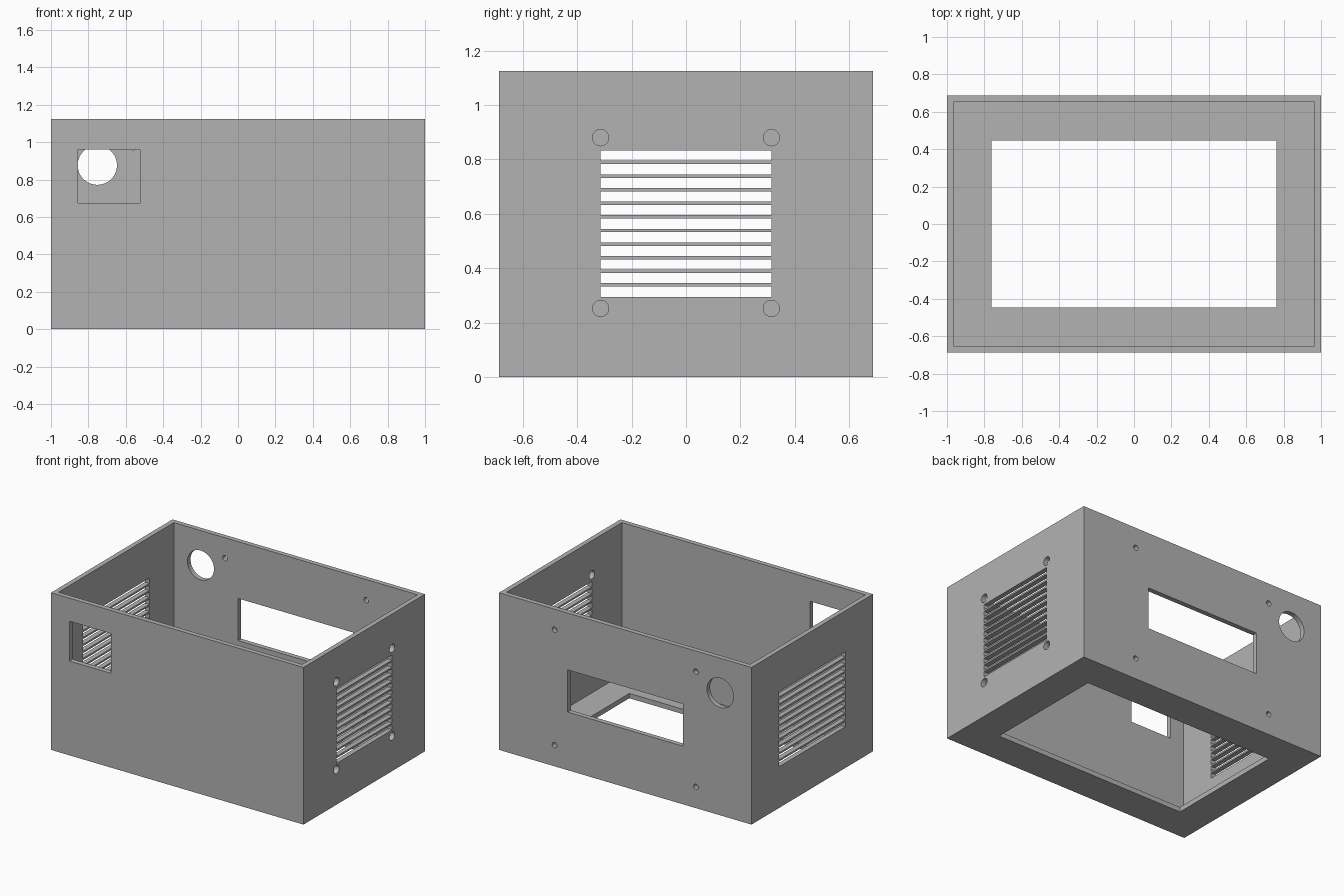
import bpy, bmesh, math
from mathutils import Matrix, Vector

if "Cube" in bpy.data.objects:
    bpy.data.objects.remove(bpy.data.objects["Cube"])

X, Y, H, T = 1.0, 0.687, 1.125, 0.035   # half width, half depth, height, wall

grey = bpy.data.materials.new("plain grey")
grey.diffuse_color = (0.45, 0.45, 0.45, 1)
grey.use_nodes = True
grey.node_tree.nodes["Principled BSDF"].inputs["Base Color"].default_value = grey.diffuse_color


def add_box(bm, lo, hi):
    lo, hi = Vector(lo), Vector(hi)
    m = Matrix.Translation((lo + hi) / 2) @ Matrix.Diagonal((*(hi - lo), 1))
    bmesh.ops.create_cube(bm, size=1, matrix=m)


def add_cylinder(bm, centre, axis, radius, sides):
    turn = Matrix.Rotation(math.pi / 2, 4, 'Y' if axis == 'X' else 'X')
    bmesh.ops.create_cone(bm, cap_ends=True, segments=sides, radius1=radius,
                          radius2=radius, depth=4 * T,
                          matrix=Matrix.Translation(centre) @ turn)


def to_object(name, bm):
    mesh = bpy.data.meshes.new(name)
    bm.to_mesh(mesh)
    bm.free()
    ob = bpy.data.objects.new(name, mesh)
    bpy.context.collection.objects.link(ob)
    return ob


def cut(target, name, bm):
    cutter = to_object(name, bm)
    cutter.hide_render = True
    mod = target.modifiers.new(name, 'BOOLEAN')
    mod.operation, mod.solver, mod.object = 'DIFFERENCE', 'EXACT', cutter
    bpy.context.view_layer.objects.active = target
    bpy.ops.object.modifier_apply(modifier=mod.name)
    bpy.data.objects.remove(cutter)


# Enclosure body
bm = bmesh.new()
add_box(bm, (-X, -Y, 0), (X, Y, H))
body = to_object("enclosure", bm)
body.data.materials.append(grey)

# Open-topped cavity
bm = bmesh.new()
add_box(bm, (T - X, T - Y, T), (X - T, Y - T, H + 0.2))
cut(body, "cavity", bm)

# Rectangular openings: floor, front window, back window
bm = bmesh.new()
add_box(bm, (-0.762, -0.447, -0.1), (0.762, 0.447, 0.1))
add_box(bm, (-0.855, -Y - 0.1, 0.675), (-0.525, -Y + 0.1, 0.96))
add_box(bm, (-0.456, Y - 0.1, 0.416), (0.456, Y + 0.1, 0.718))
cut(body, "openings", bm)

# Vent slots, wider on the left wall
bm = bmesh.new()
for side, half in ((1, 0.315), (-1, 0.375)):
    for i in range(11):
        z = 0.295 + 0.05 * i
        add_box(bm, (side * X - 0.1, -half, z), (side * X + 0.1, half, z + 0.0375))
cut(body, "vent_slots", bm)

# Cable hole and screw holes on the back, fan screw holes on the right
bm = bmesh.new()
add_cylinder(bm, (-0.752, Y, 0.877), 'Y', 0.105, 64)
for s in (-1, 1):
    for z in (0.152, 0.978):
        add_cylinder(bm, (s * 0.56, Y, z), 'Y', 0.019, 32)
    for z in (0.252, 0.88):
        add_cylinder(bm, (X, s * 0.314, z), 'X', 0.03, 32)
cut(body, "round_holes", bm)

# Keep flat walls crisp and hole walls smooth
body.select_set(True)
bpy.context.view_layer.objects.active = body
bpy.ops.object.shade_smooth_by_angle(angle=math.radians(30))
